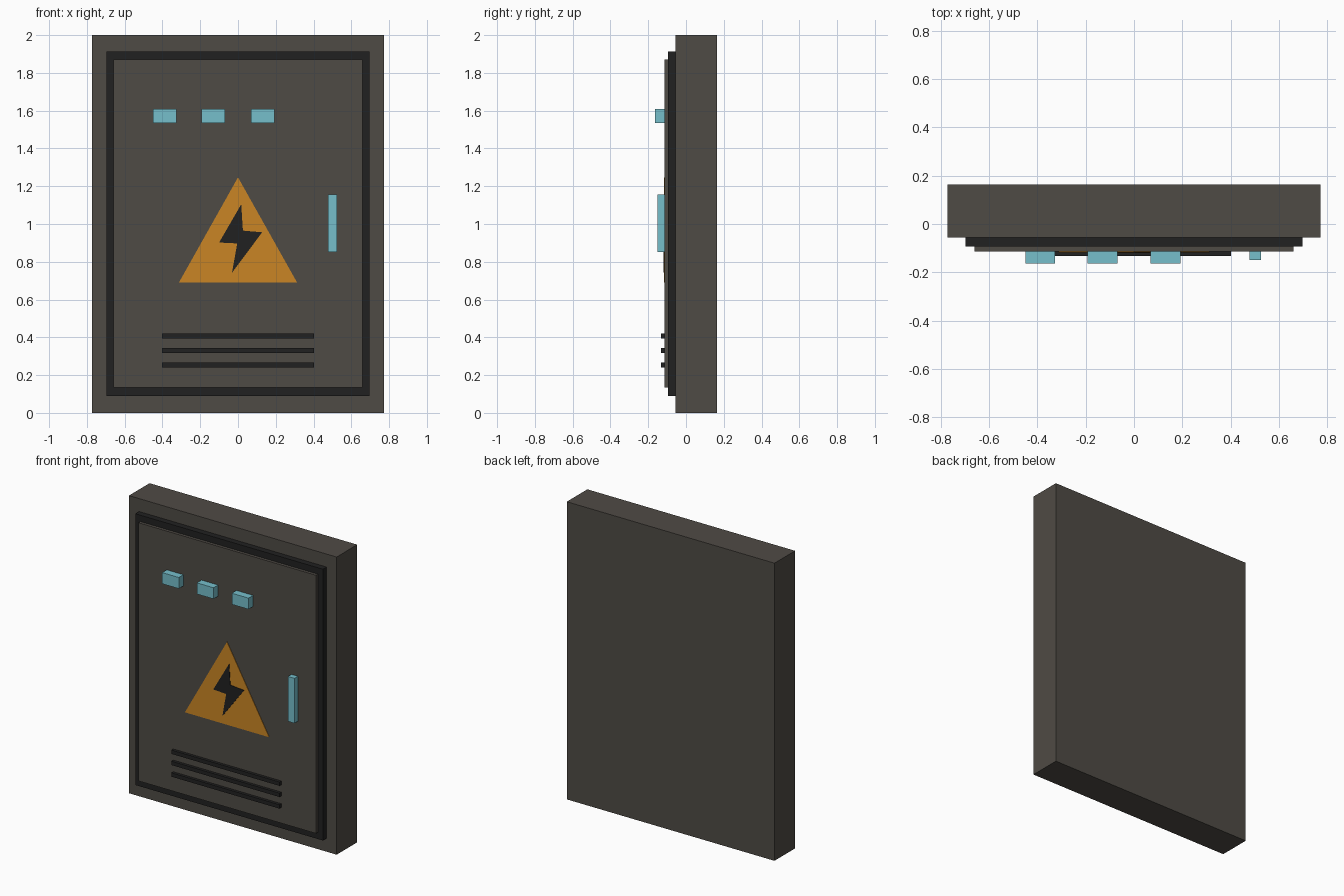
import bpy, bmesh

if "Cube" in bpy.data.objects:
    bpy.data.objects.remove(bpy.data.objects["Cube"])


def material(name, rgb):
    m = bpy.data.materials.new(name)
    m.diffuse_color = (*rgb, 1)
    m.use_nodes = True
    m.node_tree.nodes["Principled BSDF"].inputs["Base Color"].default_value = m.diffuse_color
    return m


GREY = material("warm_grey", (0.078, 0.070, 0.059))
BLACK = material("near_black", (0.0155, 0.0155, 0.0155))
BLUE = material("pale_blue", (0.18, 0.52, 0.60))
ORANGE = material("warning_orange", (0.59, 0.235, 0.018))


def plate(name, outline, y_back, y_front, mat):
    """Extrude an (x, z) outline from y_back towards the viewer."""
    bm = bmesh.new()
    face = bm.faces.new([bm.verts.new((x, y_back, z)) for x, z in outline])
    ext = bmesh.ops.extrude_face_region(bm, geom=[face], use_keep_orig=True)
    for v in ext["geom"]:
        if isinstance(v, bmesh.types.BMVert):
            v.co.y = y_front
    bmesh.ops.recalc_face_normals(bm, faces=bm.faces)
    mesh = bpy.data.meshes.new(name)
    bm.to_mesh(mesh)
    bm.free()
    mesh.materials.append(mat)
    obj = bpy.data.objects.new(name, mesh)
    bpy.context.collection.objects.link(obj)
    return obj


def box(name, x0, x1, z0, z1, y_back, y_front, mat):
    return plate(name, [(x0, z0), (x1, z0), (x1, z1), (x0, z1)], y_back, y_front, mat)


DOOR = -0.114  # front face of the door

# Cabinet, dark surround and door
box("cabinet_body", -0.772, 0.772, 0, 2, 0.163, -0.055, GREY)
box("door_surround", -0.697, 0.697, 0.09, 1.913, -0.055, -0.094, BLACK)
box("door_panel", -0.66, 0.66, 0.135, 1.87, -0.094, DOOR, GREY)

# Indicator blocks
for i, x in enumerate((-0.388, -0.13, 0.13)):
    box(f"indicator_{i + 1}", x - 0.062, x + 0.062, 1.535, 1.61, DOOR, -0.163, BLUE)

# Door handle
box("door_handle", 0.477, 0.525, 0.853, 1.155, DOOR, -0.15, BLUE)

# Vent slats
for i, z in enumerate((0.253, 0.331, 0.406)):
    box(f"vent_slat_{i + 1}", -0.402, 0.402, z - 0.013, z + 0.013, DOOR, -0.133, BLACK)

# Warning sign: triangle with lightning bolt
plate("warning_triangle", [(-0.313, 0.69), (0.313, 0.69), (0, 1.247)],
      DOOR, DOOR - 0.003, ORANGE)
plate("lightning_bolt", [(0.017, 1.104), (-0.10, 0.902), (-0.004, 0.897),
                         (-0.032, 0.742), (0.128, 0.956), (0.026, 0.965)],
      DOOR - 0.003, DOOR - 0.006, BLACK)
